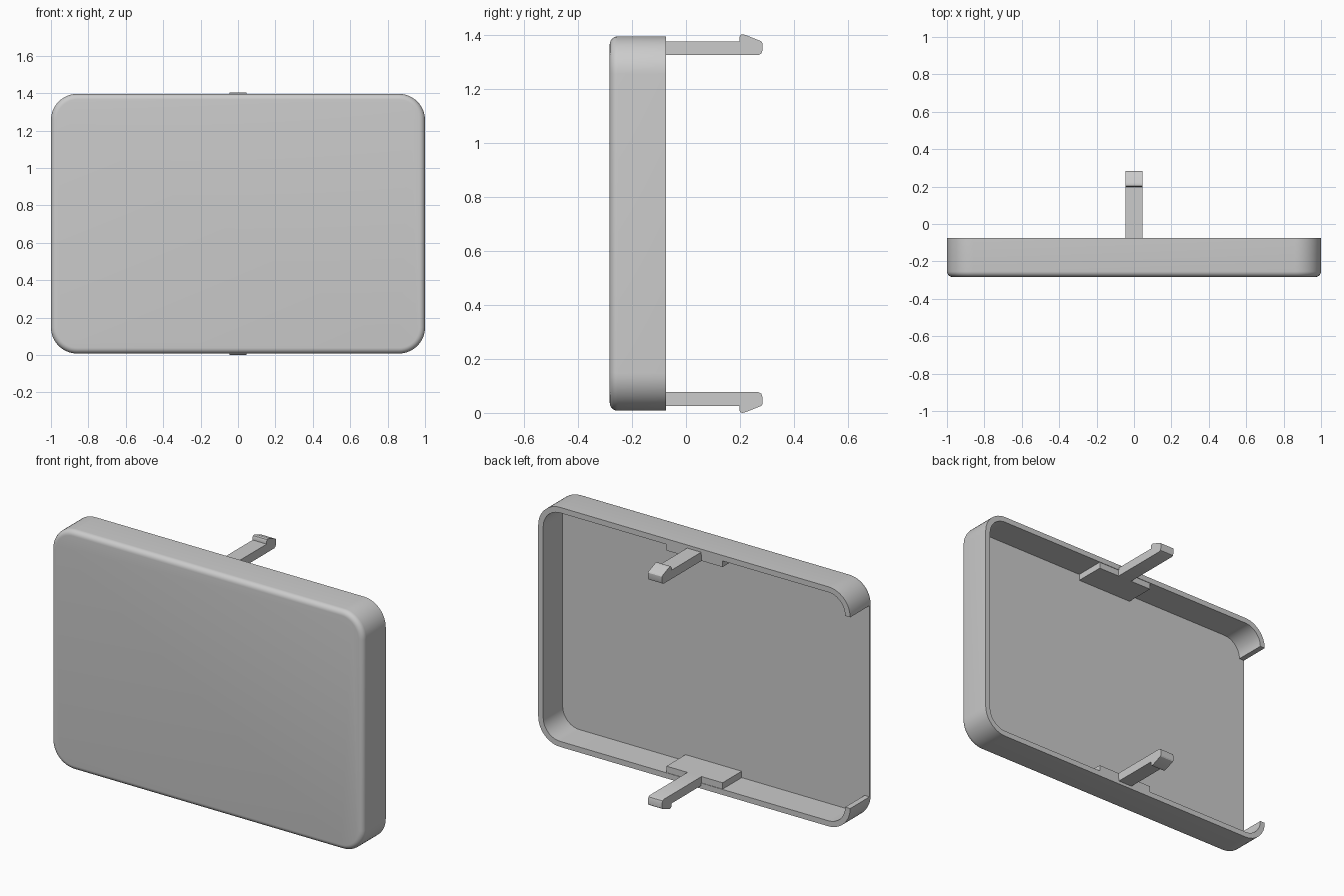
import bpy, bmesh, math

if "Cube" in bpy.data.objects:
    bpy.data.objects.remove(bpy.data.objects["Cube"], do_unlink=True)

MID_Z = 0.702              # mid height of the cover
HALF_X, HALF_Z = 1.0, 0.694
CORNER, WALL, EDGE = 0.14, 0.032, 0.03
BACK, FRONT = -0.075, -0.283
FLOOR = FRONT + EDGE
ARC = 12                   # segments per corner

grey = bpy.data.materials.new("light_grey")
grey.use_nodes = True
colour = (0.6, 0.6, 0.6, 1)
grey.diffuse_color = colour
grey.node_tree.nodes["Principled BSDF"].inputs["Base Color"].default_value = colour


def finish(bm, name):
    bmesh.ops.recalc_face_normals(bm, faces=bm.faces)
    mesh = bpy.data.meshes.new(name)
    bm.to_mesh(mesh)
    bm.free()
    mesh.materials.append(grey)
    obj = bpy.data.objects.new(name, mesh)
    bpy.context.collection.objects.link(obj)
    bpy.ops.object.select_all(action="DESELECT")
    obj.select_set(True)
    bpy.context.view_layer.objects.active = obj
    bpy.ops.object.shade_smooth_by_angle()
    return obj


def ring(bm, inset, y):
    """Rounded rectangle of vertices, inset from the outline."""
    r = CORNER - inset
    verts = []
    for q in range(4):
        sx = 1 if q in (0, 3) else -1
        sz = 1 if q < 2 else -1
        for k in range(ARC + 1):
            a = math.radians(90) * (q + k / ARC)
            verts.append(bm.verts.new((sx * (HALF_X - CORNER) + r * math.cos(a), y,
                                       MID_Z + sz * (HALF_Z - CORNER) + r * math.sin(a))))
    return verts


# Cover: thin tray open at the back, with one side wall left out
bm = bmesh.new()
inner_floor = ring(bm, WALL, FLOOR)
inner_rim = ring(bm, WALL, BACK)
outer_rim = ring(bm, 0, BACK)
outer_floor = ring(bm, 0, FLOOR)
rings = [inner_floor, inner_rim, outer_rim, outer_floor]
for k in range(1, 7):
    a = math.radians(15 * k)
    rings.append(ring(bm, EDGE * (1 - math.cos(a)), FLOOR - EDGE * math.sin(a)))

count = len(outer_rim)
gap = 2 * (ARC + 1) - 1    # straight span on the open side
for level, (a, b) in enumerate(zip(rings, rings[1:])):
    for i in range(count):
        j = (i + 1) % count
        if level < 3 and i == gap:
            continue
        bm.faces.new((a[i], a[j], b[j], b[i]))
bm.faces.new(inner_floor)
bm.faces.new(rings[-1])
# Close the wall ends and the floor strip at the opening
for i in (gap, gap + 1):
    bm.faces.new([r[i] for r in rings[:4]])
bm.faces.new((inner_floor[gap], inner_floor[gap + 1],
              outer_floor[gap + 1], outer_floor[gap]))
finish(bm, "cover")


def extrude_profile(name, points, half_width, side):
    """Extrude a (y, height from middle) profile across x; side flips it in z."""
    bm = bmesh.new()
    verts = [bm.verts.new((-half_width, y, MID_Z + side * h)) for y, h in points]
    face = bm.faces.new(verts)
    new = bmesh.ops.extrude_face_region(bm, geom=[face])["geom"]
    moved = [v for v in new if isinstance(v, bmesh.types.BMVert)]
    bmesh.ops.translate(bm, verts=moved, vec=(2 * half_width, 0, 0))
    return finish(bm, name)


# Clips: mounting pad on the wall and a hooked arm reaching backwards
LOW, HIGH, TIP = 0.625, 0.676, 0.702
arm = [(-0.085, LOW), (0.268, LOW), (0.279, LOW + 0.005), (0.283, LOW + 0.016),
       (0.283, HIGH - 0.006), (0.279, HIGH), (0.222, TIP - 0.003), (0.21, TIP),
       (0.202, TIP - 0.002), (0.198, TIP - 0.01), (0.198, HIGH), (-0.085, HIGH)]
pad = [(FLOOR - 0.005, LOW), (BACK - 0.003, LOW),
       (BACK - 0.003, HIGH), (FLOOR - 0.005, HIGH)]
for label, side in (("upper", 1), ("lower", -1)):
    extrude_profile(label + "_clip_pad", pad, 0.18, side)
    extrude_profile(label + "_clip_arm", arm, 0.045, side)
